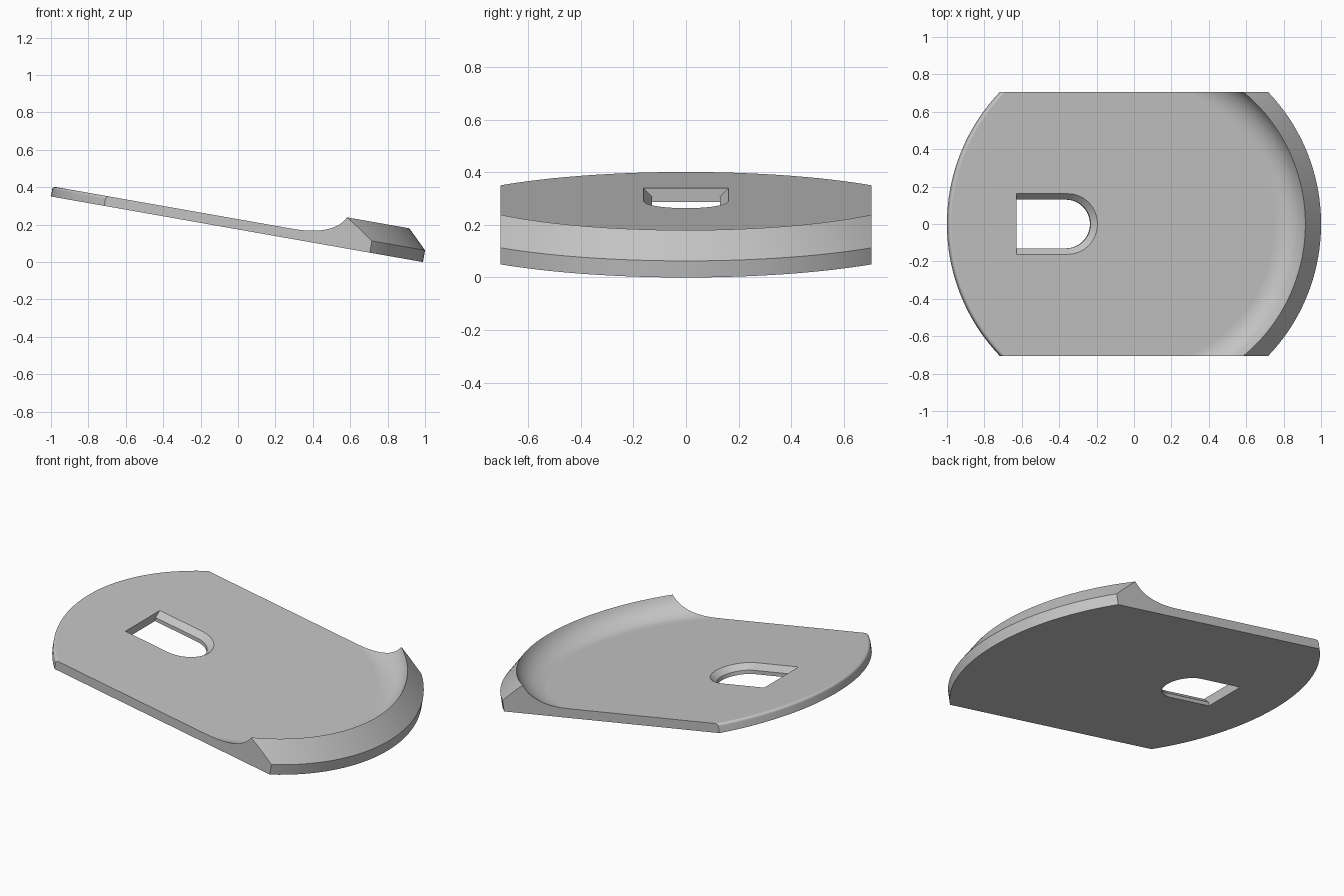
import bpy, bmesh
from math import sin, cos, pi, radians, acos
from mathutils import Matrix, Vector

if "Cube" in bpy.data.objects:
    bpy.data.objects.remove(bpy.data.objects["Cube"])

RADIUS, THICK, HALF_WIDTH = 1.01, 0.054, 0.707
RIM_R, RIM_H, COVE = 0.907, 0.165, 0.15
SEGMENTS, ARC = 160, 12


def make_object(name, bm):
    bmesh.ops.recalc_face_normals(bm, faces=bm.faces)
    mesh = bpy.data.meshes.new(name)
    bm.to_mesh(mesh)
    bm.free()
    obj = bpy.data.objects.new(name, mesh)
    bpy.context.collection.objects.link(obj)
    return obj


def loft(bm, rings):
    """Bridge closed rings of points and return the vertex rings."""
    loops = [[bm.verts.new(p) for p in ring] for ring in rings]
    for a, b in zip(loops, loops[1:]):
        for i in range(len(a)):
            j = (i + 1) % len(a)
            bm.faces.new((a[i], a[j], b[j], b[i]))
    return loops


def boolean(obj, cutter, operation):
    mod = obj.modifiers.new("cut", "BOOLEAN")
    mod.operation, mod.solver, mod.object = operation, "EXACT", cutter
    cutter.hide_render = True
    deps = bpy.context.evaluated_depsgraph_get()
    mesh = bpy.data.meshes.new_from_object(obj.evaluated_get(deps))
    obj.modifiers.clear()
    obj.data = mesh
    bpy.data.objects.remove(cutter)


# Profiles: raised rim with a coved inside, and thin edge with a rounded top
sweep = acos(1 - (RIM_H - THICK) / COVE)
cove_r = RIM_R - COVE * sin(sweep)
rim = [(RADIUS, 0), (RADIUS, 0.064)]
edge = [(RADIUS, 0)]
for k in range(ARC + 1):
    a = sweep * (1 - k / ARC)
    rim.append((cove_r + COVE * sin(a), THICK + COVE * (1 - cos(a))))
fillet = 0.015
for k in range(ARC + 2):
    a = pi / 2 * k / (ARC + 1)
    edge.append((RADIUS - fillet + fillet * cos(a), THICK - fillet + fillet * sin(a)))

# Plate: turned body, rim on the low end only
bm = bmesh.new()
rings = []
for p_rim, p_edge in zip(rim, edge):
    ring = []
    for s in range(SEGMENTS):
        a = 2 * pi * (s + 0.5) / SEGMENTS
        r, h = p_rim if cos(a) > 0 else p_edge
        ring.append((r * cos(a), r * sin(a), h))
    rings.append(ring)
loops = loft(bm, rings)
bm.faces.new(loops[0])
bm.faces.new(loops[-1])
plate = make_object("plate", bm)

# Straight sides
bm = bmesh.new()
bmesh.ops.create_cube(bm, size=2, matrix=Matrix.Diagonal((2, HALF_WIDTH, 1, 1)))
boolean(plate, make_object("side_cutter", bm), "INTERSECT")

# Slot with one round end and chamfered upper edges
bm = bmesh.new()
sections = []
for r, h in ((0.13, -0.1), (0.13, 0.022), (0.162, THICK), (0.162, 0.2)):
    pts = [(-0.643, -r, h)]
    for k in range(33):
        a = pi * (k / 32 - 0.5)
        pts.append((-0.364 + r * cos(a), r * sin(a), h))
    sections.append(pts + [(-0.643, r, h)])
loops = loft(bm, sections)
bm.faces.new(loops[0])
bm.faces.new(loops[-1])
boolean(plate, make_object("slot_cutter", bm), "DIFFERENCE")

# Shading: smooth curves, flat floor and underside
bpy.ops.object.select_all(action="DESELECT")
plate.select_set(True)
bpy.context.view_layer.objects.active = plate
bpy.ops.object.shade_smooth_by_angle(angle=radians(25))
for poly in plate.data.polygons:
    if abs(poly.normal.z) > 0.999:
        poly.use_smooth = False

# Tilt, then rest on the ground and centre
plate.data.transform(Matrix.Rotation(radians(10), 4, "Y"))
cs = [v.co for v in plate.data.vertices]
mid_x = (min(c.x for c in cs) + max(c.x for c in cs)) / 2
plate.data.transform(Matrix.Translation(Vector((-mid_x, 0, -min(c.z for c in cs)))))

# Material
grey = bpy.data.materials.new("light_grey")
grey.use_nodes = True
colour = (0.55, 0.55, 0.55, 1)
grey.diffuse_color = colour
grey.node_tree.nodes["Principled BSDF"].inputs["Base Color"].default_value = colour
plate.data.materials.clear()
plate.data.materials.append(grey)
